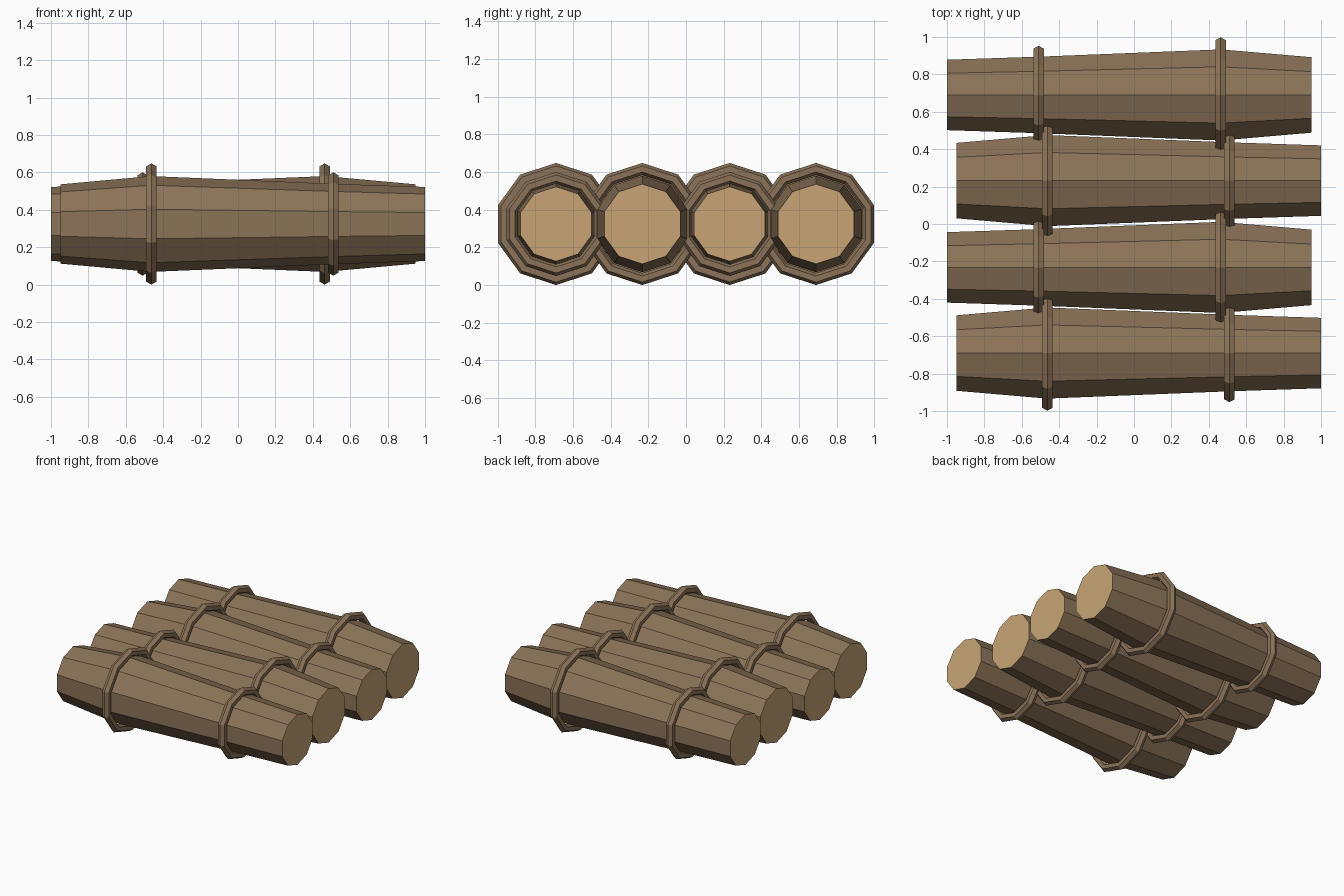
import bpy, bmesh, math

if "Cube" in bpy.data.objects:
    bpy.data.objects.remove(bpy.data.objects["Cube"])

SIDES = 10
Z = 0.324


def material(name, rgb):
    m = bpy.data.materials.new(name)
    m.diffuse_color = (*rgb, 1.0)
    m.use_nodes = True
    m.node_tree.nodes["Principled BSDF"].inputs["Base Color"].default_value = m.diffuse_color
    return m


bark = material("bark brown", (0.262, 0.174, 0.098))
cut_wood = material("cut wood tan", (0.578, 0.376, 0.181))


def lathe_x(name, profile, y, flip, closed):
    """Revolve (x, radius) points round the x axis as a ten-sided body."""
    bm = bmesh.new()
    rings = []
    for x, r in profile:
        ring = []
        for i in range(SIDES):
            a = math.pi / 2 + 2 * math.pi * i / SIDES
            ring.append(bm.verts.new((x * flip, r * math.cos(a), r * math.sin(a))))
        rings.append(ring)
    pairs = list(zip(rings, rings[1:]))
    if closed:
        pairs.append((rings[-1], rings[0]))
    for a, b in pairs:
        for i in range(SIDES):
            j = (i + 1) % SIDES
            bm.faces.new((a[i], a[j], b[j], b[i]))
    if not closed:
        # sawn ends
        for ring in (rings[0], rings[-1]):
            bm.faces.new(ring).material_index = 1
    bmesh.ops.recalc_face_normals(bm, faces=bm.faces)
    me = bpy.data.meshes.new(name)
    bm.to_mesh(me)
    bm.free()
    me.materials.append(bark)
    if not closed:
        me.materials.append(cut_wood)
    ob = bpy.data.objects.new(name, me)
    ob.location = (0, y, Z)
    bpy.context.collection.objects.link(ob)
    return ob


def band(name, x, outer, y, flip):
    """Six-sided hoop round a log."""
    m = 0.032
    pts = [(x + m * math.sin(k * math.pi / 3),
            outer - m + m * math.cos(k * math.pi / 3)) for k in range(6)]
    lathe_x(name, pts, y, flip, True)


# four tapered logs, alternately turned end for end, each with two hoops
log_profile = [(-0.95, 0.212), (-0.465, 0.256), (0.51, 0.215), (1.0, 0.198)]
for n, y in enumerate((-0.69, -0.232, 0.232, 0.69), 1):
    flip = 1 if n % 2 else -1
    lathe_x(f"log_{n}", log_profile, y, flip, False)
    band(f"large_hoop_{n}", -0.463, 0.324, y, flip)
    band(f"small_hoop_{n}", 0.51, 0.276, y, flip)
